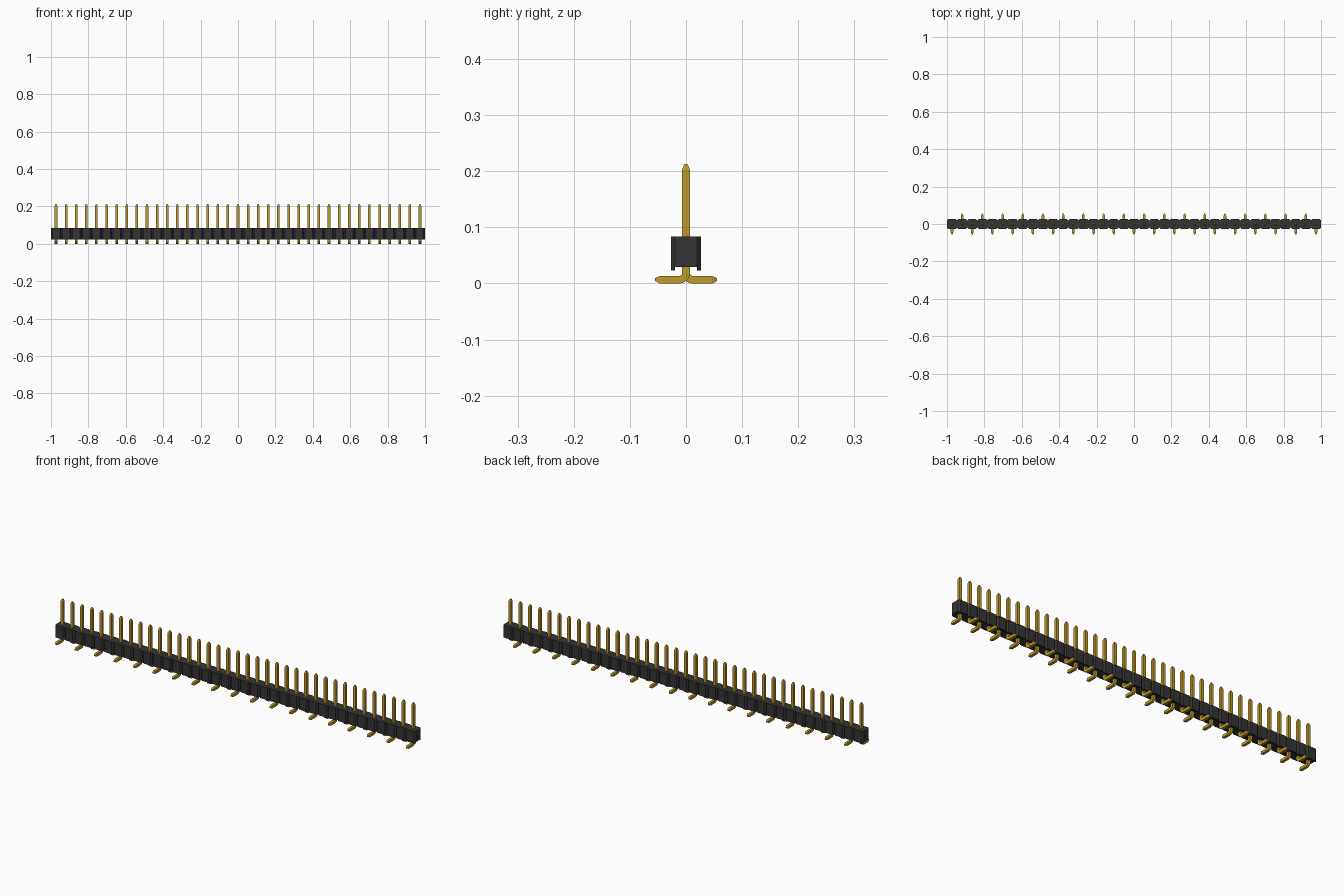
import bpy
import bmesh
import math

cube = bpy.data.objects.get("Cube")
if cube:
    bpy.data.objects.remove(cube, do_unlink=True)

COUNT = 37
PITCH = 2.0 / COUNT
HALF = PITCH / 2
FIRST = -1.0 + HALF          # x of the first pin
PIN = 0.0068                 # half thickness of a pin
TOP, BASE, RIB_BASE = 0.084, 0.029, 0.0235
CORE_Y, RIB_Y, CHAMFER = 0.0195, 0.0265, 0.007


def material(name, color, roughness, metallic=0.0):
    mat = bpy.data.materials.new(name)
    mat.use_nodes = True
    mat.diffuse_color = color
    bsdf = mat.node_tree.nodes["Principled BSDF"]
    bsdf.inputs["Base Color"].default_value = color
    bsdf.inputs["Roughness"].default_value = roughness
    bsdf.inputs["Metallic"].default_value = metallic
    return mat


black = material("black plastic", (0.035, 0.035, 0.036, 1), 0.6)
gold = material("gold metal", (0.53, 0.33, 0.025, 1), 0.4)


def loft(name, rings, mat, x=0.0):
    """Skin a stack of equal-length vertex rings and cap both ends."""
    bm = bmesh.new()
    loops = [[bm.verts.new(p) for p in ring] for ring in rings]
    n = len(loops[0])
    for a, b in zip(loops, loops[1:]):
        for i in range(n):
            j = (i + 1) % n
            bm.faces.new((a[i], a[j], b[j], b[i]))
    bm.faces.new(loops[0])
    bm.faces.new(loops[-1])
    bmesh.ops.recalc_face_normals(bm, faces=bm.faces)
    mesh = bpy.data.meshes.new(name)
    bm.to_mesh(mesh)
    bm.free()
    mesh.materials.append(mat)
    obj = bpy.data.objects.new(name, mesh)
    obj.location.x = x
    bpy.context.collection.objects.link(obj)
    return obj


def array(obj, count, step):
    mod = obj.modifiers.new("repeat", 'ARRAY')
    mod.count = count
    mod.use_relative_offset = False
    mod.use_constant_offset = True
    mod.constant_offset_displace = (step, 0, 0)


# Housing core: one long bar
bar = [(-1, -CORE_Y), (1, -CORE_Y), (1, CORE_Y), (-1, CORE_Y)]
loft("housing_core", [[(x, y, z) for x, y in bar] for z in (BASE, TOP)], black)

# Chamfered ribs along both sides, reaching a little lower than the core
for side, name in ((-1, "front_ribs"), (1, "back_ribs")):
    outer = HALF - CHAMFER
    profile = [(-HALF, CORE_Y), (HALF, CORE_Y), (outer, RIB_Y), (-outer, RIB_Y)]
    rings = [[(x, side * y, z) for x, y in profile] for z in (RIB_BASE, TOP)]
    array(loft(name, rings, black, FIRST), COUNT, PITCH)


def pin_rings(side):
    """Square sections from the pointed top, round the bend, to the foot tip."""
    r = 0.005                              # inner bend radius
    cy, cz = PIN + r, 2 * PIN + r          # bend centre
    tip = PIN * 0.4
    path = [(0, 0.213, 0, tip), (0, 0.203, 0, PIN)]
    for i in range(7):
        a = math.radians(15 * i)
        path.append((cy - (r + PIN) * math.cos(a),
                     cz - (r + PIN) * math.sin(a), a, PIN))
    path += [(0.046, PIN, math.pi / 2, PIN), (0.055, PIN, math.pi / 2, tip)]
    rings = []
    for y, z, a, h in path:
        ring = []
        for u, v in ((-1, -1), (1, -1), (1, 1), (-1, 1)):
            ring.append((u * h, side * (y + v * h * math.cos(a)),
                         z + v * h * math.sin(a)))
        rings.append(ring)
    return rings


# Pins alternate: odd ones bend to the front, even ones to the back
array(loft("front_pins", pin_rings(-1), gold, FIRST), (COUNT + 1) // 2, 2 * PITCH)
array(loft("back_pins", pin_rings(1), gold, FIRST + PITCH), COUNT // 2, 2 * PITCH)
